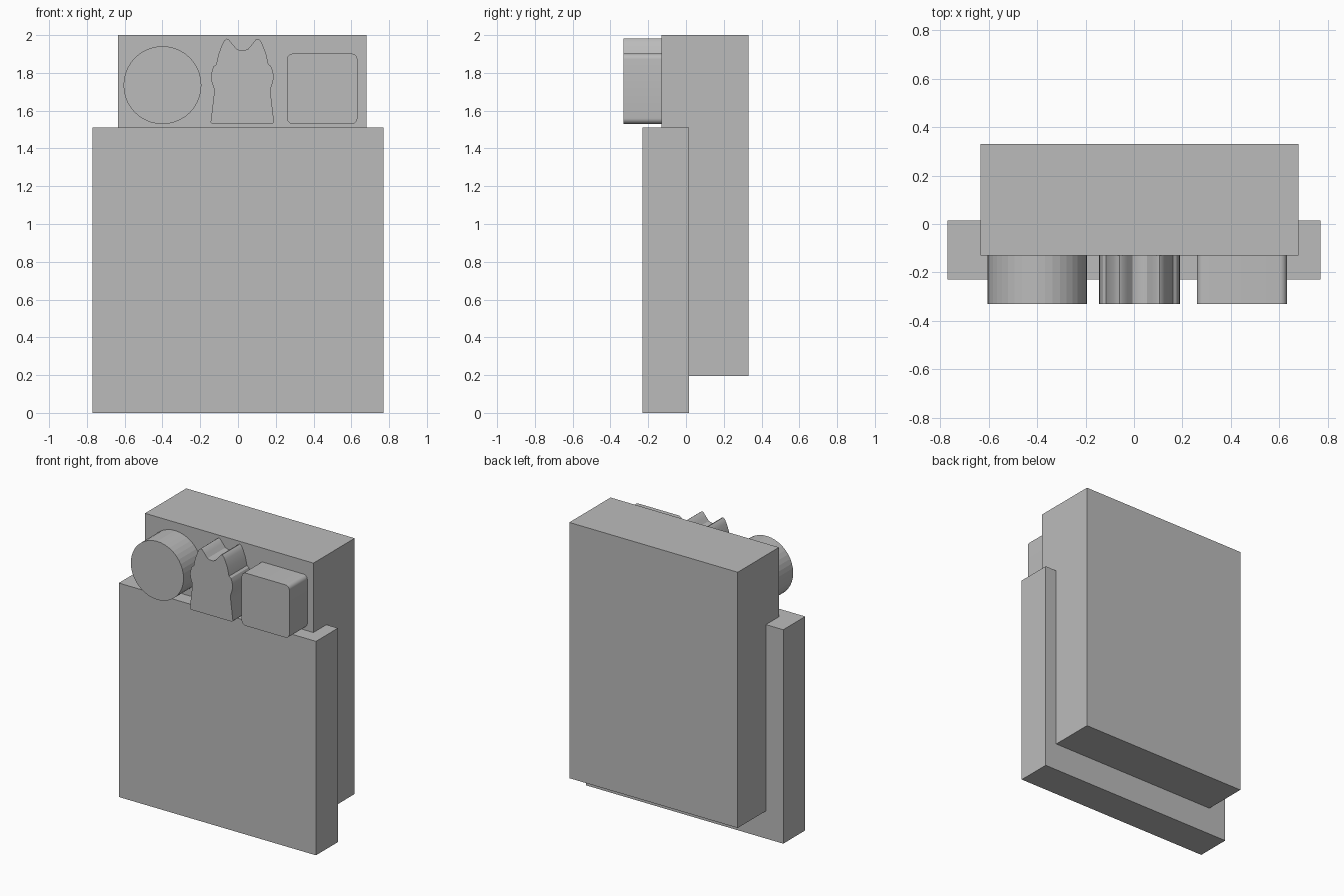
import bpy
import math

cube = bpy.data.objects.get("Cube")
if cube:
    bpy.data.objects.remove(cube, do_unlink=True)

GREY = (0.5, 0.5, 0.5, 1)
grey = bpy.data.materials.new("plain grey")
grey.use_nodes = True
grey.diffuse_color = GREY
grey.node_tree.nodes["Principled BSDF"].inputs["Base Color"].default_value = GREY


def extrude_outline(name, outline, y_front, y_back, smooth=False):
    """Prism from an x-z outline running counter-clockwise in the front view."""
    n = len(outline)
    verts = [(x, y, z) for y in (y_front, y_back) for x, z in outline]
    faces = [list(range(n)), list(range(2 * n - 1, n - 1, -1))]
    faces += [[i, n + i, n + (i + 1) % n, (i + 1) % n] for i in range(n)]
    mesh = bpy.data.meshes.new(name)
    mesh.from_pydata(verts, [], faces)
    mesh.materials.append(grey)
    obj = bpy.data.objects.new(name, mesh)
    bpy.context.collection.objects.link(obj)
    if smooth:
        bpy.ops.object.select_all(action="DESELECT")
        obj.select_set(True)
        bpy.context.view_layer.objects.active = obj
        bpy.ops.object.shade_smooth_by_angle(angle=math.radians(30))
    return obj


def rectangle(x0, x1, z0, z1):
    return [(x0, z0), (x1, z0), (x1, z1), (x0, z1)]


def arc(cx, cz, r, start, sweep, steps):
    angles = [math.radians(start + sweep * i / steps) for i in range(steps + 1)]
    return [(cx + r * math.cos(a), cz + r * math.sin(a)) for a in angles]


def rounded_rectangle(x0, x1, z0, z1, r):
    centres = [(x1 - r, z1 - r), (x0 + r, z1 - r), (x0 + r, z0 + r), (x1 - r, z0 + r)]
    return [p for i, (cx, cz) in enumerate(centres)
            for p in arc(cx, cz, r, 90 * i, 90, 6)]


# Main slabs
extrude_outline("back_body", rectangle(-0.635, 0.68, 0.195, 2), -0.13, 0.33)
extrude_outline("front_panel", rectangle(-0.77, 0.77, 0, 1.51), -0.23, 0.015)

# Raised shapes along the top
FRONT, BACK = -0.33, -0.13
extrude_outline("round_block", arc(-0.4, 1.735, 0.206, 0, 360, 40)[:-1],
                FRONT, BACK)
extrude_outline("square_block", rounded_rectangle(0.26, 0.632, 1.53, 1.902, 0.03),
                FRONT, BACK, True)

# Two-peaked block: right half profile from base to notch, then mirrored
MIDDLE = 0.023
half = [(0.16, 1.53), (0.168, 1.538), (0.15, 1.69), (0.151, 1.72), (0.163, 1.755),
        (0.166, 1.785), (0.16, 1.815), (0.152, 1.835), (0.138, 1.845),
        (0.126, 1.9), (0.107, 1.95), (0.095, 1.972), (0.083, 1.981),
        (0.071, 1.976), (0.05, 1.95), (0.03, 1.926), (0.012, 1.92)]
outline = ([(MIDDLE + x, z) for x, z in half]
           + [(MIDDLE - x, z) for x, z in reversed(half)])
extrude_outline("peaked_block", outline, FRONT, BACK, True)
